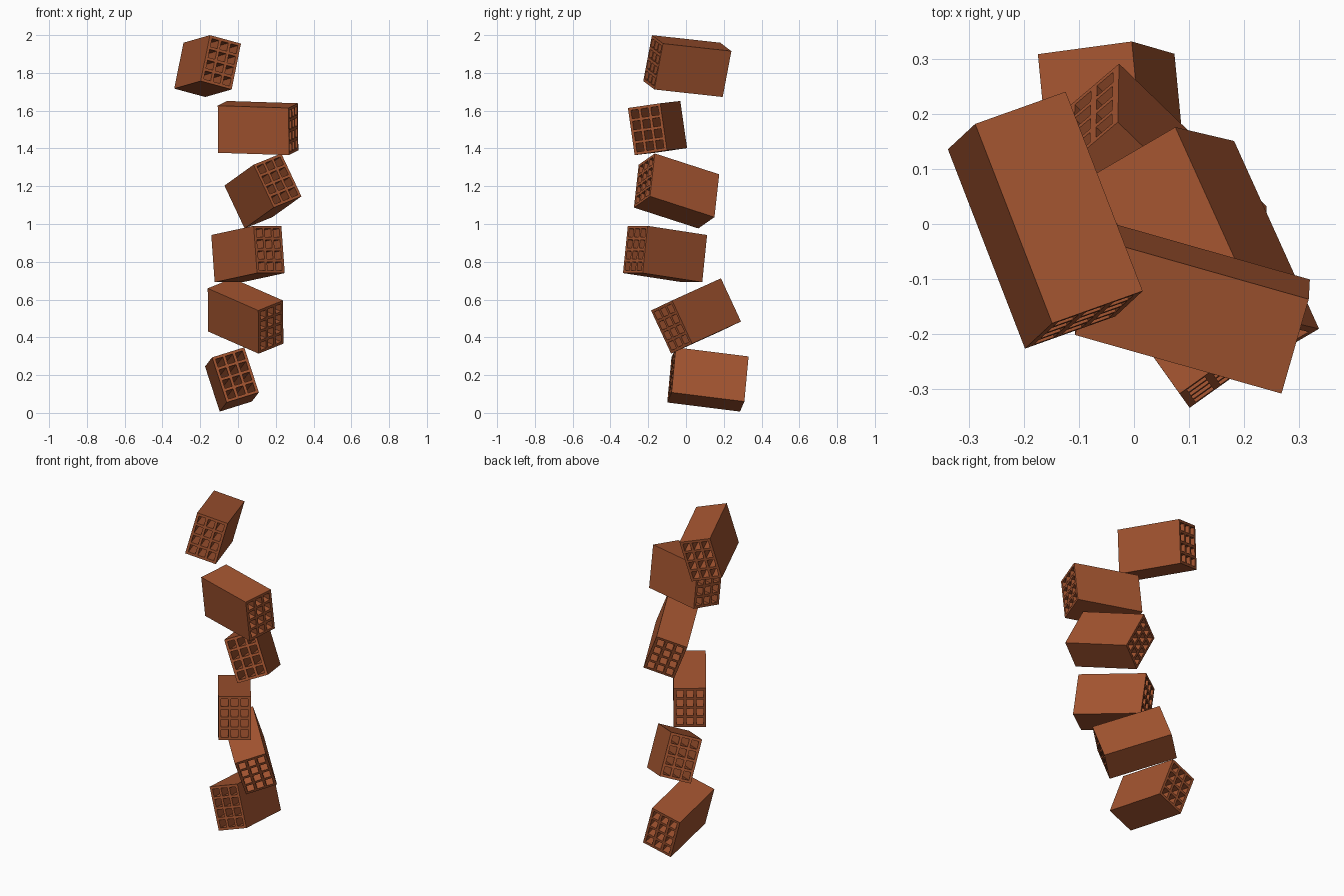
import bpy
import bmesh
from mathutils import Matrix, Vector

cube = bpy.data.objects.get("Cube")
if cube:
    bpy.data.objects.remove(cube, do_unlink=True)

# Fired clay colour
clay = bpy.data.materials.new("terracotta")
clay.use_nodes = True
colour = (0.36, 0.088, 0.029, 1)
clay.diffuse_color = colour
bsdf = clay.node_tree.nodes["Principled BSDF"]
bsdf.inputs["Base Color"].default_value = colour
bsdf.inputs["Roughness"].default_value = 0.9

WIDTH, LENGTH, HEIGHT = 0.18, 0.39, 0.252
WALL = 0.015
COLUMNS, ROWS = 3, 4


def add_plate(bm, x, z, size_x, size_z):
    """One clay wall running the whole length of the brick."""
    place = Matrix.Translation((x, 0, z)) @ Matrix.Diagonal((size_x, LENGTH, size_z, 1))
    bmesh.ops.create_cube(bm, size=1, matrix=place)


def hollow_brick_mesh():
    bm = bmesh.new()
    pitch_x = (WIDTH - WALL) / COLUMNS
    pitch_z = (HEIGHT - WALL) / ROWS
    inner_width = WIDTH - 2 * WALL
    inner_height = HEIGHT - 2 * WALL
    # Upright walls: outer ones at full height, webs between top and bottom
    for i in range(COLUMNS + 1):
        outer = i in (0, COLUMNS)
        add_plate(bm, (i - COLUMNS / 2) * pitch_x, 0, WALL,
                  HEIGHT if outer else inner_height)
    # Top and bottom, then the short shelves inside each column
    for j in range(ROWS + 1):
        z = (j - ROWS / 2) * pitch_z
        if j in (0, ROWS):
            add_plate(bm, 0, z, inner_width, WALL)
        else:
            for i in range(COLUMNS):
                add_plate(bm, (i - (COLUMNS - 1) / 2) * pitch_x, z, pitch_x - WALL, WALL)
    mesh = bpy.data.meshes.new("hollow_brick")
    bm.to_mesh(mesh)
    bm.free()
    mesh.materials.append(clay)
    return mesh


def place_brick(name, mesh, centre, along, across):
    """Turn a brick so its holes run along one direction and its width across another."""
    y = Vector(along).normalized()
    x = Vector(across)
    x = (x - y * x.dot(y)).normalized()
    z = x.cross(y)
    turn = Matrix((x, y, z)).transposed().to_4x4()
    brick = bpy.data.objects.new(name, mesh)
    brick.matrix_world = Matrix.Translation(centre) @ turn
    bpy.context.collection.objects.link(brick)


# Tumbling stack: name, centre, hole direction, width direction
stack = [
    ("bottom_brick", (-0.032, 0.116, 0.177), (-0.037, 0.385, -0.048), (0.17, 0.023, 0.053)),
    ("second_brick", (0.04, 0.053, 0.513), (-0.269, 0.26, 0.118), (0.132, 0.105, 0.05)),
    ("third_brick", (0.053, -0.111, 0.841), (-0.222, 0.312, -0.048), (0.153, 0.108, 0)),
    ("fourth_brick", (0.132, -0.05, 1.175), (-0.155, 0.343, -0.111), (0.142, 0.08, 0.058)),
    ("fifth_brick", (0.106, -0.151, 1.508), (0.37, -0.105, -0.012), (0.049, 0.171, 0.025)),
    ("top_brick", (-0.161, 0.007, 1.836), (-0.14, 0.362, -0.04), (0.167, 0.058, -0.045)),
]
brick_mesh = hollow_brick_mesh()
for name, centre, along, across in stack:
    place_brick(name, brick_mesh, centre, along, across)
